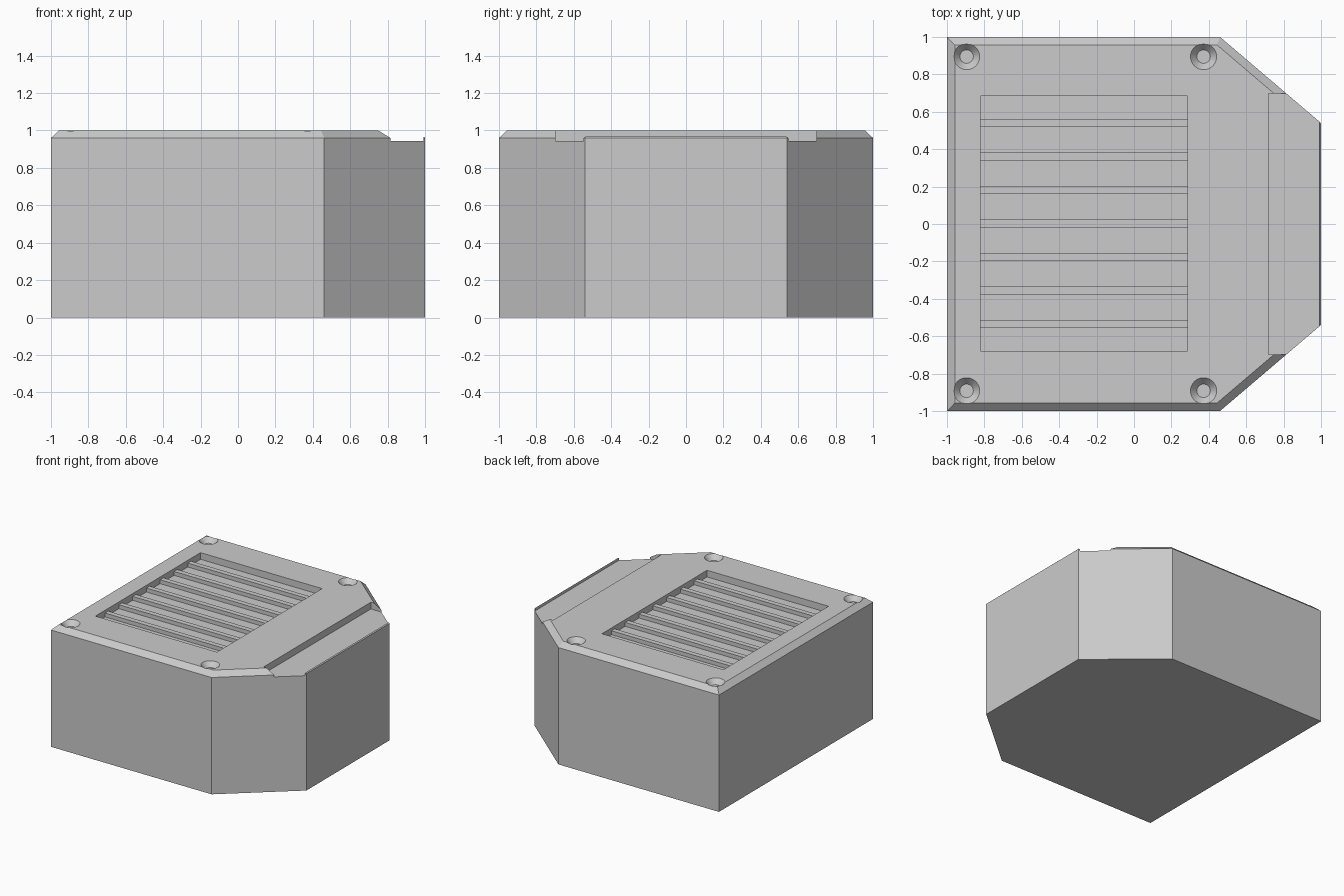
import bpy, bmesh
from mathutils import Vector

if "Cube" in bpy.data.objects:
    bpy.data.objects.remove(bpy.data.objects["Cube"])


def make_object(name, bm):
    bmesh.ops.recalc_face_normals(bm, faces=bm.faces)
    mesh = bpy.data.meshes.new(name)
    bm.to_mesh(mesh)
    bm.free()
    obj = bpy.data.objects.new(name, mesh)
    bpy.context.collection.objects.link(obj)
    return obj


def box(name, x0, x1, y0, y1, z0, z1):
    bm = bmesh.new()
    bmesh.ops.create_cube(bm, size=1)
    for v in bm.verts:
        v.co = ((x0 + x1) / 2 + v.co.x * (x1 - x0),
                (y0 + y1) / 2 + v.co.y * (y1 - y0),
                (z0 + z1) / 2 + v.co.z * (z1 - z0))
    return make_object(name, bm)


def inset(pts, d):
    # offset every edge of a counter-clockwise outline inwards
    out = []
    for i, p in enumerate(pts):
        a = (p - pts[i - 1]).normalized()
        b = (pts[(i + 1) % len(pts)] - p).normalized()
        na, nb = Vector((-a.y, a.x)), Vector((-b.y, b.x))
        out.append(p + (na + nb) * d / (1 + na.dot(nb)))
    return out


def cut(target, cutter):
    cutter.hide_render = True
    mod = target.modifiers.new("cut", 'BOOLEAN')
    mod.operation = 'DIFFERENCE'
    mod.solver = 'EXACT'
    mod.object = cutter
    bpy.context.view_layer.objects.active = target
    bpy.ops.object.modifier_apply(modifier=mod.name)
    bpy.data.objects.remove(cutter)


# housing: six-sided block with a chamfered top edge
outline = [Vector(p) for p in ((-1, -1), (0.46, -1), (1, -0.54),
                               (1, 0.54), (0.46, 1), (-1, 1))]
bm = bmesh.new()
rings = [[bm.verts.new((p.x, p.y, z)) for p in pts] for pts, z in
         ((outline, 0), (outline, 0.96), (inset(outline, 0.043), 1))]
bm.faces.new(rings[0])
bm.faces.new(rings[-1])
for low, high in zip(rings, rings[1:]):
    for i in range(6):
        j = (i + 1) % 6
        bm.faces.new((low[i], low[j], high[j], high[i]))
housing = make_object("housing", bm)

# step at the narrow end, leaving a thin lip on the edge
cut(housing, box("step_cutter", 0.72, 0.992, -0.697, 0.697, 0.944, 1.1))

# vent recess
cut(housing, box("vent_cutter", -0.82, 0.285, -0.68, 0.685, 0.945, 1.1))

# countersunk screw holes in the corners
slope = (0.07 - 0.036) / 0.04
for x in (-0.895, 0.372):
    for y in (-0.892, 0.895):
        bm = bmesh.new()
        bmesh.ops.create_cone(bm, cap_ends=True, segments=32, radius1=0.036,
                              radius2=0.07 + slope * 0.02, depth=0.06)
        bmesh.ops.translate(bm, verts=bm.verts, vec=(x, y, 0.99))
        cut(housing, make_object("screw_hole_cutter", bm))

# vent bars
for i in range(7):
    y = 0.54 - i * 0.179
    box(f"vent_bar_{i + 1}", -0.825, 0.29, y - 0.021, y + 0.021, 0.935, 0.977)
